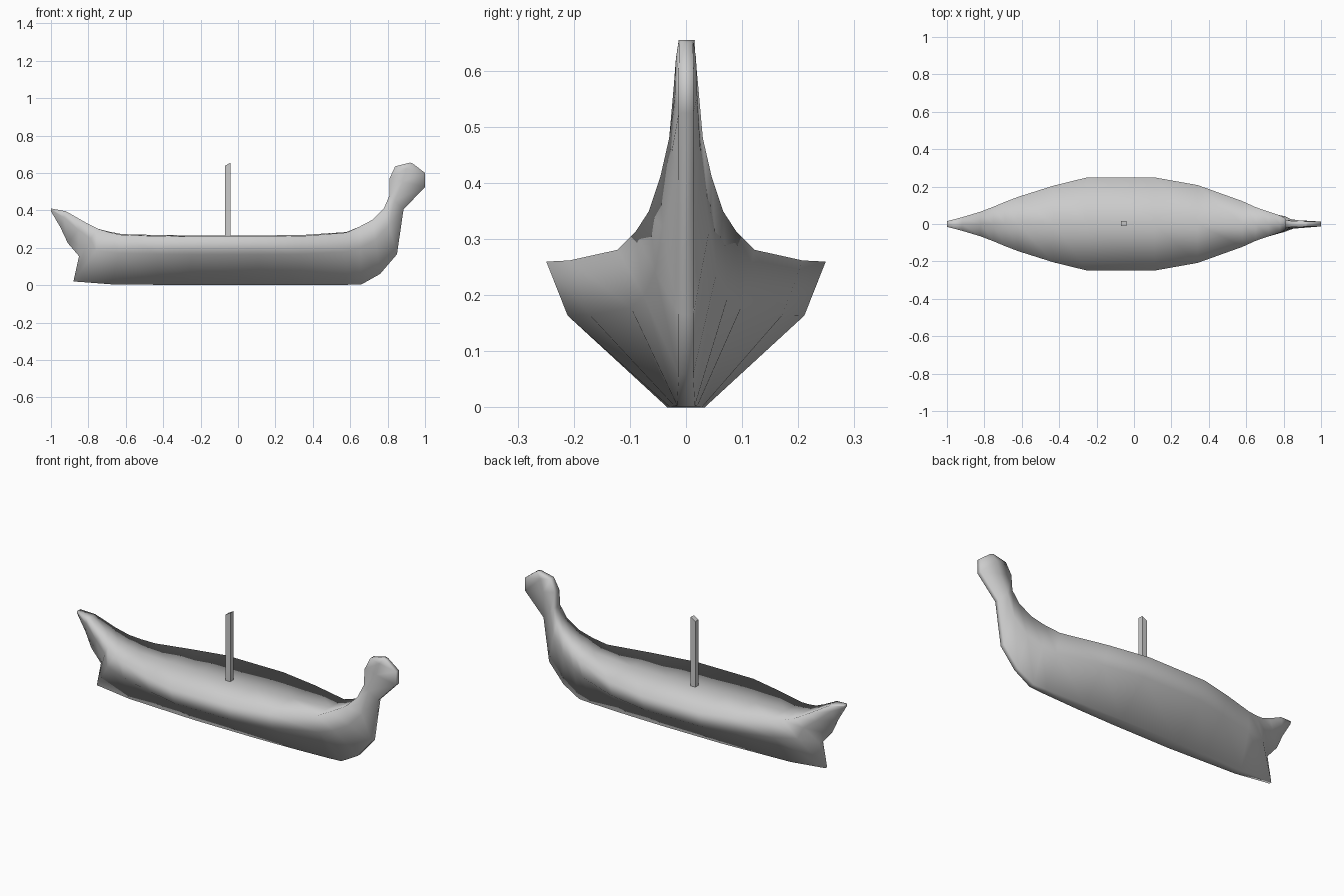
import bpy, bmesh

# Hull stations, stern to bow:
# (keel x, keel z, sheer x, sheer z, keel, knuckle and sheer half widths, deck crown)
STATIONS = [
    (-1.00, .395, -1.00, .410, .012, .015, .015, 0),
    (-.950, .310, -.920, .395, .012, .030, .036, 0),
    (-.910, .225, -.820, .338, .014, .050, .066, 0),
    (-.850, .155, -.750, .302, .014, .070, .093, 0),
    (-.880, .020, -.690, .283, .008, .085, .118, .003),
    (-.670, .004, -.620, .268, .020, .120, .145, .005),
    (-.430, .002, -.430, .262, .028, .172, .205, .006),
    (-.250, .000, -.250, .260, .033, .211, .249, .006),
    (.110, .000, .110, .260, .033, .211, .249, .006),
    (.340, .000, .340, .262, .028, .172, .208, .006),
    (.580, .002, .580, .281, .020, .098, .122, .003),
    (.660, .004, .650, .313, .016, .075, .090, 0),
    (.760, .060, .720, .350, .013, .055, .066, 0),
    (.850, .165, .780, .410, .013, .042, .046, 0),
    (.885, .405, .810, .480, .013, .026, .030, 0),
    (1.00, .525, .810, .570, .013, .020, .022, 0),
    (1.00, .600, .840, .635, .013, .018, .016, 0),
    (.935, .650, .920, .655, .012, .013, .013, 0),
]


def make_object(name, bm, smooth):
    bmesh.ops.recalc_face_normals(bm, faces=bm.faces)
    for f in bm.faces:
        f.smooth = smooth
    mesh = bpy.data.meshes.new(name)
    bm.to_mesh(mesh)
    bm.free()
    obj = bpy.data.objects.new(name, mesh)
    bpy.context.collection.objects.link(obj)
    return obj


# Hull, deck, stern tail and curled prow as one loft
bm = bmesh.new()
rings = []
for bx, bz, tx, tz, wb, wm, wt, crown in STATIONS:
    mx, mz = bx + (tx - bx) * .63, bz + (tz - bz) * .63
    half = [(bx, wb, bz), (mx, wm, mz), (tx, wt, tz)]
    ring = half + [(tx, 0, tz + crown)] + [(x, -y, z) for x, y, z in reversed(half)]
    rings.append([bm.verts.new(p) for p in ring])
n = len(rings[0])
for a, b in zip(rings, rings[1:]):
    for i in range(n):
        j = (i + 1) % n
        bm.faces.new((a[i], a[j], b[j], b[i]))
bm.faces.new(rings[0])
bm.faces.new(rings[-1])
make_object("hull", bm, True)

# Mast stump with a slanted top
bm = bmesh.new()
bmesh.ops.create_cube(bm, size=1)
for v in bm.verts:
    x, y, z = v.co
    top = .655 if x > 0 else .638
    v.co = (-.055 + x * .03, .002 + y * .028, top if z > 0 else .245)
make_object("mast", bm, False)
